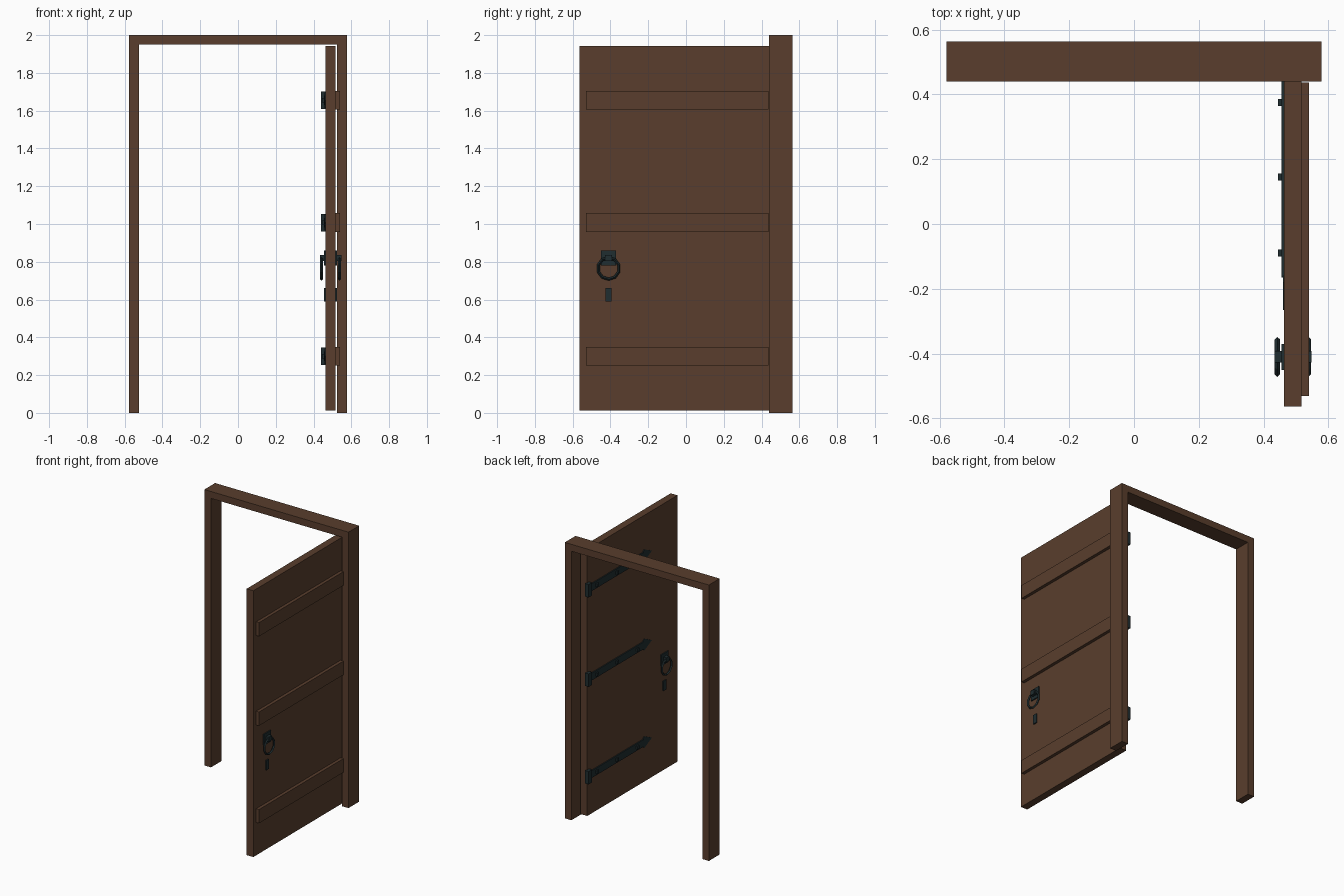
import bpy
import math

cube = bpy.data.objects.get("Cube")
if cube:
    bpy.data.objects.remove(cube, do_unlink=True)


def material(name, color):
    m = bpy.data.materials.new(name)
    m.use_nodes = True
    m.diffuse_color = color
    m.node_tree.nodes["Principled BSDF"].inputs["Base Color"].default_value = color
    return m


wood = material("brown wood", (0.1, 0.048, 0.026, 1))
iron = material("dark iron", (0.014, 0.026, 0.029, 1))


def mesh_object(name, verts, faces, mat):
    me = bpy.data.meshes.new(name)
    me.from_pydata(verts, [], faces)
    me.materials.append(mat)
    ob = bpy.data.objects.new(name, me)
    bpy.context.collection.objects.link(ob)
    return ob


def box(name, xs, ys, zs, mat):
    verts = [(x, y, z) for x in sorted(xs) for y in sorted(ys) for z in sorted(zs)]
    faces = [(0, 1, 3, 2), (4, 6, 7, 5), (0, 4, 5, 1),
             (2, 3, 7, 6), (0, 2, 6, 4), (1, 5, 7, 3)]
    return mesh_object(name, verts, faces, mat)


def plate(name, x0, x1, outline, mat):
    """Extrude a (y, z) outline, given counter-clockwise from +x, from x0 to x1."""
    n = len(outline)
    verts = [(x, y, z) for x in (x0, x1) for y, z in outline]
    faces = [tuple(range(n))[::-1], tuple(range(n, 2 * n))]
    faces += [(i, (i + 1) % n, n + (i + 1) % n, n + i) for i in range(n)]
    return mesh_object(name, verts, faces, mat)


# Door frame: one upside-down U profile
HALF, INNER, TOP, UNDER = 0.578, 0.525, 2.0, 1.95
profile = [(-HALF, 0), (-INNER, 0), (-INNER, UNDER), (INNER, UNDER),
           (INNER, 0), (HALF, 0), (HALF, TOP), (-HALF, TOP)]
verts = [(x, y, z) for y in (0.44, 0.563) for x, z in profile]
n = len(profile)
sides = [(i, n + i, n + (i + 1) % n, (i + 1) % n) for i in range(n)]
caps = [(0, 1, 2, 7), (2, 3, 6, 7), (3, 4, 5, 6)]
caps += [tuple(n + i for i in reversed(c)) for c in caps]
mesh_object("door_frame", verts, sides + caps, wood)

# Open door leaf
DOOR_IN, DOOR_OUT = 0.463, 0.517
box("door_panel", (DOOR_IN, DOOR_OUT), (-0.563, 0.47), (0.012, 1.942), wood)

# Battens on one face, strap hinges on the other
for label, z in (("lower", 0.3), ("middle", 1.007), ("upper", 1.655)):
    box(label + "_batten", (DOOR_OUT, 0.54), (-0.53, 0.437), (z - 0.05, z + 0.05), wood)
    box(label + "_hinge_knuckle", (0.44, 0.468), (0.45, 0.487), (z - 0.047, z + 0.047), iron)
    box(label + "_hinge_strap", (0.455, DOOR_IN), (-0.165, 0.455), (z - 0.026, z + 0.026), iron)
    head = [(-0.265, z), (-0.18, z - 0.042), (-0.16, z - 0.026),
            (-0.16, z + 0.026), (-0.18, z + 0.042)]
    plate(label + "_hinge_spearhead", 0.459, DOOR_IN, head, iron)
    for i, y in enumerate((0.375, 0.145, -0.09)):
        box(f"{label}_hinge_rivet_{i + 1}", (0.445, 0.456),
            (y - 0.011, y + 0.011), (z - 0.011, z + 0.011), iron)

# Ring handle and keyhole plate on both faces
HANDLE_Y = -0.41
for label, face, out in (("inner", DOOR_IN, -1), ("outer", DOOR_OUT, 1)):
    skin = (face, face + out * 0.008)
    box(label + "_handle_plate", skin, (HANDLE_Y - 0.04, HANDLE_Y + 0.04), (0.78, 0.86), iron)
    box(label + "_handle_stem", (face, face + out * 0.03),
        (HANDLE_Y - 0.018, HANDLE_Y + 0.018), (0.803, 0.837), iron)
    box(label + "_keyhole_plate", skin, (HANDLE_Y - 0.016, HANDLE_Y + 0.016), (0.59, 0.66), iron)
    bpy.ops.mesh.primitive_torus_add(
        major_segments=10, minor_segments=4, major_radius=0.057, minor_radius=0.008,
        location=(face + out * 0.021, HANDLE_Y, 0.765), rotation=(0, math.pi / 2, 0))
    ring = bpy.context.object
    ring.name = label + "_handle_ring"
    ring.data.materials.append(iron)
